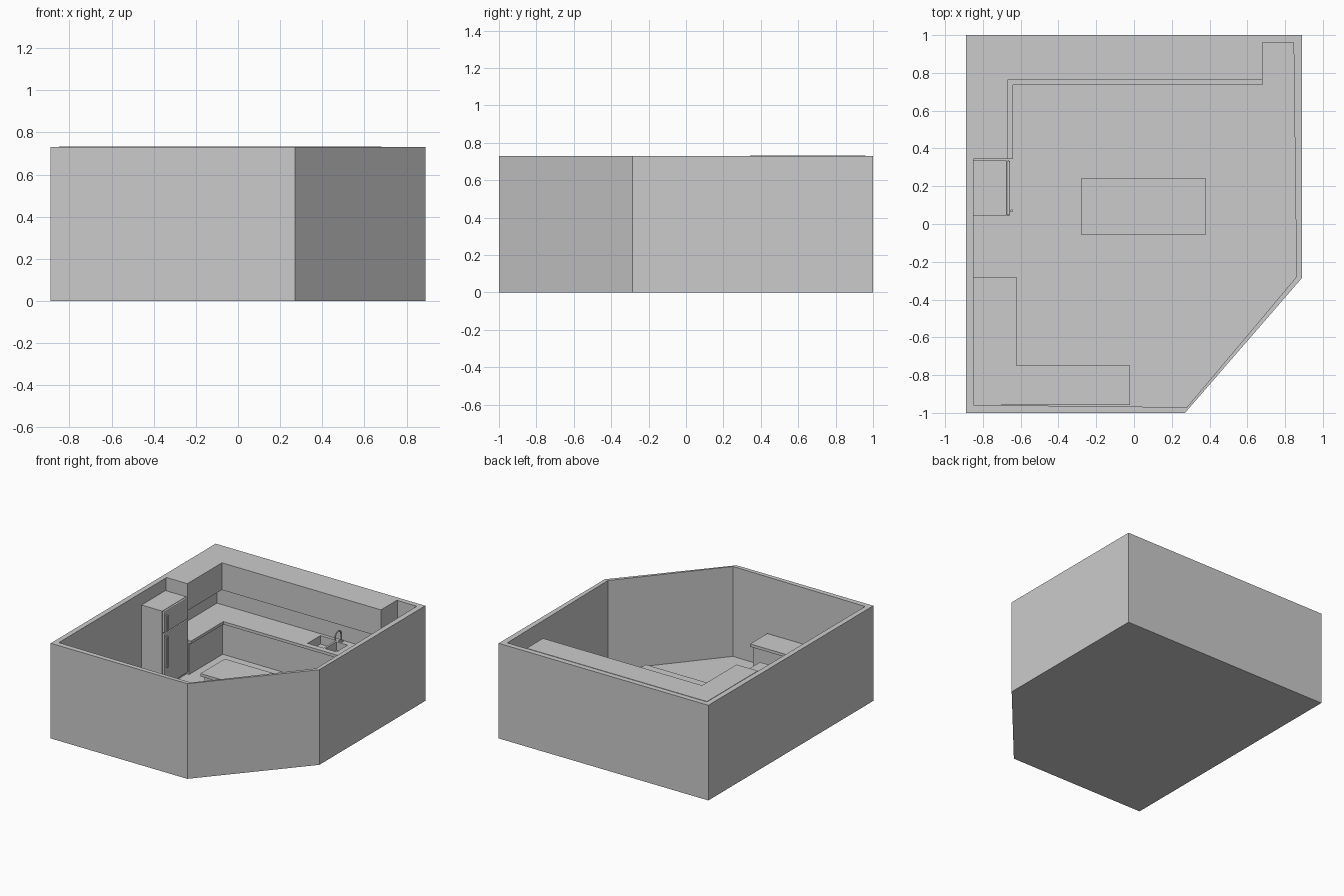
import bpy, bmesh, math

if "Cube" in bpy.data.objects:
    bpy.data.objects.remove(bpy.data.objects["Cube"])

FLOOR, COUNTER, SLAB = 0.04, 0.30, 0.022


def make(name, bm):
    bmesh.ops.recalc_face_normals(bm, faces=bm.faces)
    me = bpy.data.meshes.new(name)
    bm.to_mesh(me)
    bm.free()
    ob = bpy.data.objects.new(name, me)
    bpy.context.collection.objects.link(ob)
    return ob


def rings(name, levels):
    """Bridge matching outlines given as (points, z) and cap both ends."""
    bm = bmesh.new()
    loops = [[bm.verts.new((x, y, z)) for x, y in pts] for pts, z in levels]
    n = len(loops[0])
    for a, b in zip(loops, loops[1:]):
        for i in range(n):
            j = (i + 1) % n
            bm.faces.new((a[i], a[j], b[j], b[i]))
    bm.faces.new(loops[0])
    bm.faces.new(loops[-1])
    return make(name, bm)


def prism(name, pts, z0, z1):
    return rings(name, [(pts, z0), (pts, z1)])


def box(name, x0, x1, y0, y1, z0, z1, bevel=0):
    ob = prism(name, [(x0, y0), (x1, y0), (x1, y1), (x0, y1)], z0, z1)
    if bevel:
        m = ob.modifiers.new("Bevel", 'BEVEL')
        m.width, m.segments = bevel, 2
    return ob


def cut(ob, cutter):
    m = ob.modifiers.new("Cut", 'BOOLEAN')
    m.operation, m.solver, m.object = 'DIFFERENCE', 'EXACT', cutter
    cutter.hide_render = True
    cutter.hide_viewport = False
    cutter.display_type = 'WIRE'
    bpy.context.view_layer.objects.active = ob
    bpy.ops.object.modifier_apply(modifier=m.name)


# Room shell: floor and open-topped walls
outer = [(-0.89, -1), (0.27, -1), (0.89, -0.285), (0.89, 1), (-0.89, 1)]
inner = [(-0.85, -0.958), (0.28, -0.97), (0.86, -0.28), (0.845, 0.96), (-0.85, 0.96)]
rings("room_shell", [(outer, 0), (outer, 0.73), (inner, 0.73), (inner, FLOOR)])


# L-shaped outlines for the back corner and the front corner
def back_l(x, y, end_x=0.68, end_y=0.343):
    return [(-0.85, end_y), (x, end_y), (x, y), (end_x, y), (end_x, 0.96), (-0.85, 0.96)]


def front_l(x, y, end_x, end_y):
    return [(-0.85, -0.958), (end_x, -0.958), (end_x, y), (x, y), (x, end_y), (-0.85, end_y)]


# Upper and lower cabinets
prism("upper_cabinets", back_l(-0.67, 0.762), 0.525, 0.733)
back_base = prism("back_base_cabinets", back_l(-0.655, 0.75), FLOOR, COUNTER - SLAB)
back_top = prism("back_countertop", back_l(-0.64, 0.737), COUNTER - SLAB, COUNTER)
prism("front_base_cabinets", front_l(-0.64, -0.765, -0.035, -0.295), FLOOR, COUNTER - SLAB)
prism("front_countertop", front_l(-0.623, -0.75, -0.02, -0.28), COUNTER - SLAB, COUNTER)

# Sink bowls cut into the counter
for i, (x0, x1, y1) in enumerate([(0.045, 0.18, 0.935), (0.195, 0.29, 0.915)]):
    cutter = box(f"sink_cutter_{i}", x0, x1, 0.78, y1, 0.235, 0.32)
    for ob in (back_base, back_top):
        cut(ob, cutter)
    bpy.data.objects.remove(cutter)

# Gooseneck faucet
path = [(0.22, 0.935, COUNTER), (0.22, 0.935, 0.36)]
for k in range(1, 9):
    a = math.pi * k / 8
    path.append((0.22, 0.9 + 0.035 * math.cos(a), 0.36 + 0.035 * math.sin(a)))
path.append((0.22, 0.865, 0.345))
cu = bpy.data.curves.new("faucet", 'CURVE')
cu.dimensions, cu.bevel_depth, cu.bevel_resolution = '3D', 0.005, 2
cu.use_fill_caps = True
sp = cu.splines.new('POLY')
sp.points.add(len(path) - 1)
for p, co in zip(sp.points, path):
    p.co = (*co, 1)
bpy.context.collection.objects.link(bpy.data.objects.new("faucet", cu))
box("faucet_base", 0.208, 0.232, 0.924, 0.946, COUNTER, COUNTER + 0.01)

# Island
box("island_base", -0.26, 0.36, -0.035, 0.22, FLOOR, COUNTER - SLAB)
box("island_top", -0.28, 0.38, -0.055, 0.24, COUNTER - SLAB, COUNTER)

# Fridge with two doors and handles
box("fridge_body", -0.85, -0.675, 0.045, 0.335, FLOOR, 0.635)
for part, z0, z1, h0, h1 in [("lower", 0.06, 0.463, 0.2, 0.44),
                             ("upper", 0.469, 0.635, 0.49, 0.6)]:
    box(f"fridge_{part}_door", -0.675, -0.656, 0.045, 0.335, z0, z1, 0.006)
    box(f"fridge_{part}_handle", -0.652, -0.644, 0.064, 0.076, h0, h1)
    for k, z in enumerate((h0, h1 - 0.01)):
        box(f"fridge_{part}_handle_mount_{k}", -0.66, -0.65, 0.066, 0.074, z, z + 0.01)
